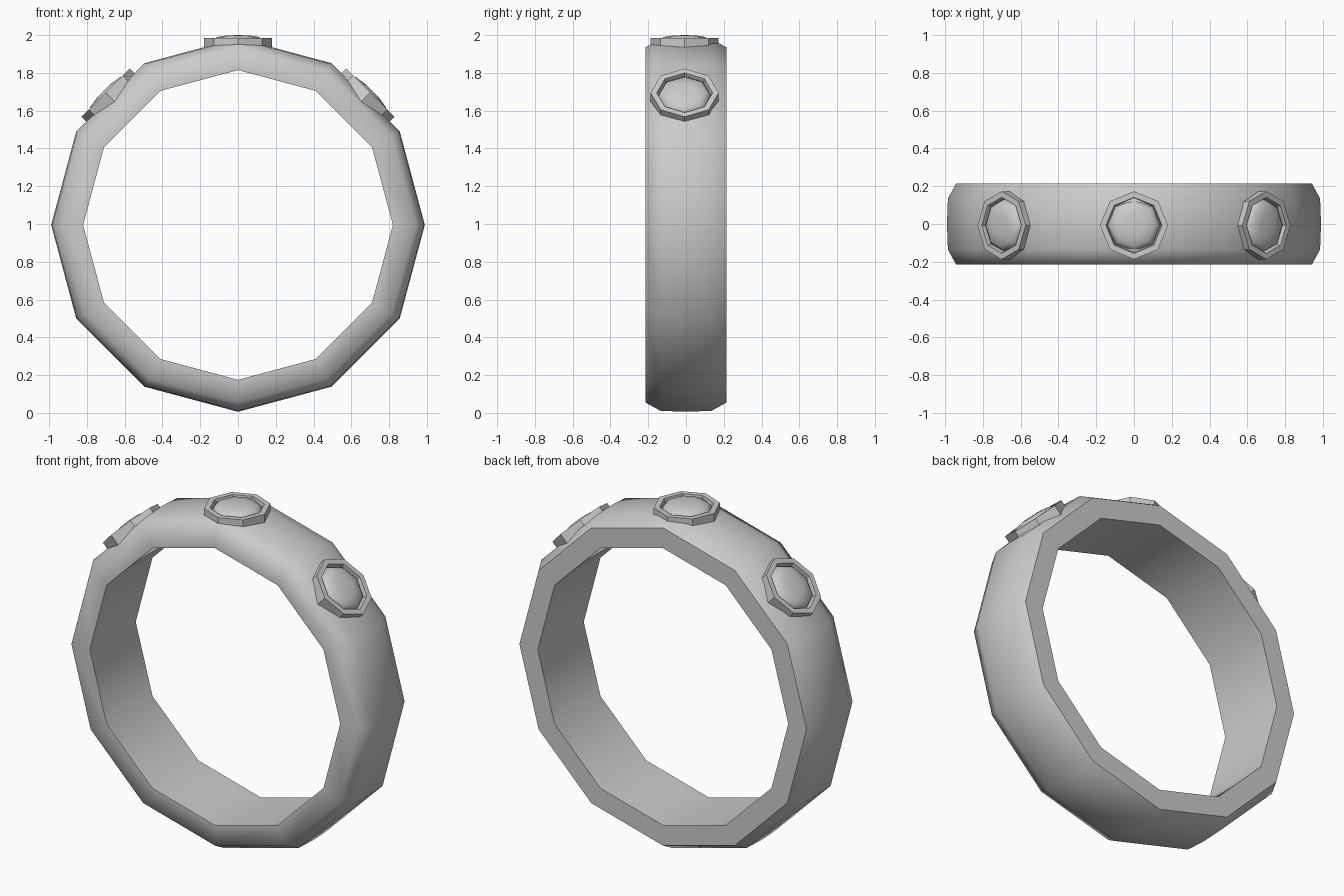
import bpy, bmesh
from math import sin, cos, pi, radians
from mathutils import Matrix, Vector

if "Cube" in bpy.data.objects:
    bpy.data.objects.remove(bpy.data.objects["Cube"])

CENTRE_Z = 0.995


def finish(name, bm, sharp):
    """Smooth faces, with hard edges wherever the test function says so."""
    bmesh.ops.recalc_face_normals(bm, faces=bm.faces)
    for f in bm.faces:
        f.smooth = True
    for e in bm.edges:
        e.smooth = not sharp(e)
    mesh = bpy.data.meshes.new(name)
    bm.to_mesh(mesh)
    bm.free()
    obj = bpy.data.objects.new(name, mesh)
    bpy.context.collection.objects.link(obj)
    return obj


def lathe(rings, n, closed=False):
    """Surface of n sides round z from (radius, height) points."""
    bm = bmesh.new()
    loops = []
    for r, h in rings:
        count = 1 if r == 0 else n
        loops.append([bm.verts.new((r * cos(2 * pi * i / n), r * sin(2 * pi * i / n), h))
                      for i in range(count)])
    pairs = list(zip(loops, loops[1:]))
    if closed:
        pairs.append((loops[-1], loops[0]))
    for a, b in pairs:
        for i in range(n):
            j = (i + 1) % n
            if len(b) == 1:
                bm.faces.new((a[i], a[j], b[0]))
            else:
                bm.faces.new((a[i], a[j], b[j], b[i]))
    return bm


# Band: twelve-sided ring, axis along y, with bevelled outer corners
band_profile = [(0.82, -0.215), (0.94, -0.215), (0.984, -0.135), (0.989, 0),
                (0.984, 0.135), (0.94, 0.215), (0.82, 0.215)]
bm = lathe(band_profile, 12, closed=True)
bm.transform(Matrix.Rotation(radians(-90), 4, 'X'))


def band_sharp(e):
    # both inner rims and the back outer rim are crisp; the front rim is soft
    a, b = e.verts[0].co, e.verts[1].co
    if abs(a.y - b.y) > 1e-4 or abs(a.y) < 0.2:
        return False
    ra, rb = Vector((a.x, a.z)).length, Vector((b.x, b.z)).length
    return abs(ra - rb) < 1e-3 and (ra < 0.9 or a.y > 0)


band = finish("band", bm, band_sharp)
band.location.z = CENTRE_Z

# Settings and stones: three octagonal sets fanned over the top
setting_profile = [(0.18, 0.87), (0.18, 0.99), (0.148, 0.99), (0.141, 0.955), (0.141, 0.87)]
stone_profile = [(0.14, 0.955), (0.136, 0.975), (0.112, 0.995), (0.06, 1.003), (0, 1.005)]

for label, angle in (("left", -45), ("top", 0), ("right", 45)):
    setting = finish(label + "_setting", lathe(setting_profile, 8, closed=True),
                     lambda e: e.calc_face_angle(0) > radians(30))
    stone = finish(label + "_stone", lathe(stone_profile, 8), lambda e: False)
    for part in (setting, stone):
        part.location = (0, -0.007, CENTRE_Z)
        part.rotation_euler.y = radians(angle)
